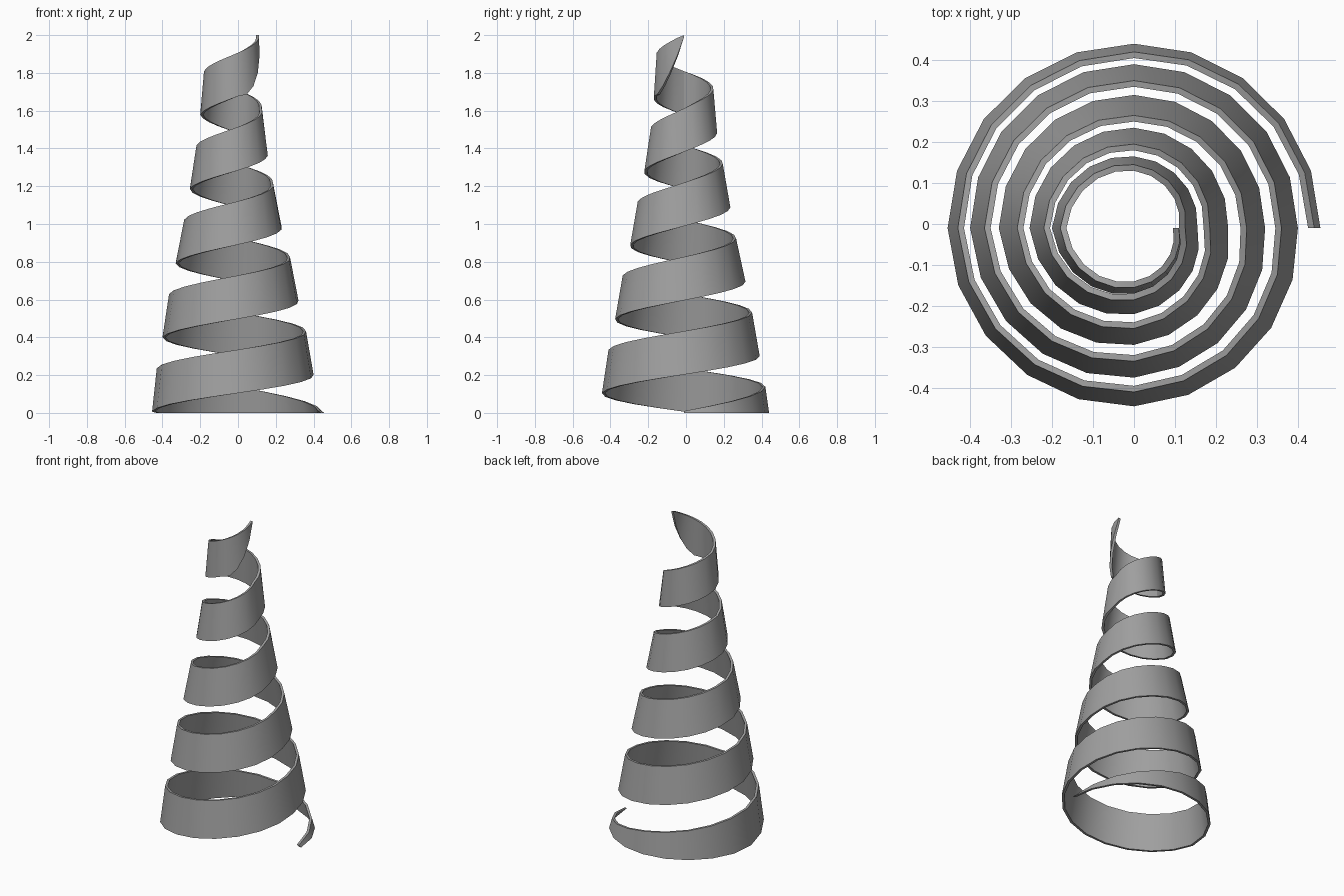
import bpy, bmesh, math

cube = bpy.data.objects.get("Cube")
if cube:
    bpy.data.objects.remove(cube)

STEPS = 20          # segments in each turn
TURNS = 5
PITCH = 0.393
WALL = 0.015
CENTRE_Y = -0.01

# Outer radii of the ribbon's two edges, at each quarter turn
LOWER = [.455, .45, .455, .435, .40, .40, .40, .365, .32, .325, .33,
         .285, .23, .245, .255, .21, .155, .175, .20, .16, .11]
UPPER = [.44, .43, .43, .40, .36, .36, .365, .325, .275, .275, .285,
         .245, .185, .205, .22, .175, .125, .155, .18, .145, .11]


def sample(values, turn):
    i = min(int(turn * 4), len(values) - 2)
    f = turn * 4 - i
    return values[i] * (1 - f) + values[i + 1] * f


def edge_heights(turn):
    low = max(0, PITCH * turn - 0.19)
    high = PITCH * turn + 0.04
    if turn < 0.25:                       # foot tapers down to the ground
        high = 0.01 + 0.52 * turn
    last = turn - (TURNS - 0.25)
    if last > 0:                          # tip sweeps up to a point
        low = 1.67 + 0.32 * (1 - math.cos(last * math.tau))
    return low, min(high, 2)


# Spiral ribbon: a slanted rectangular section swept up a cone
bm = bmesh.new()
rings = []
for step in range(STEPS * TURNS + 1):
    turn = step / STEPS
    angle = turn * math.tau
    low, high = edge_heights(turn)
    r_low, r_high = sample(LOWER, turn), sample(UPPER, turn)
    section = [(r_low, low), (r_high, high), (r_high - WALL, high), (r_low - WALL, low)]
    rings.append([bm.verts.new((r * math.cos(angle), r * math.sin(angle) + CENTRE_Y, z))
                  for r, z in section])
for a, b in zip(rings, rings[1:]):
    for i in range(4):
        j = (i + 1) % 4
        bm.faces.new((a[i], b[i], b[j], a[j]))
bm.faces.new(rings[0])
bm.faces.new(rings[-1][::-1])
bmesh.ops.recalc_face_normals(bm, faces=bm.faces)

mesh = bpy.data.meshes.new("spiral_ribbon")
bm.to_mesh(mesh)
bm.free()
ribbon = bpy.data.objects.new("spiral_ribbon", mesh)
bpy.context.collection.objects.link(ribbon)

# Plain grey
grey = bpy.data.materials.new("mid_grey")
grey.use_nodes = True
colour = (0.35, 0.35, 0.35, 1)
grey.diffuse_color = colour
grey.node_tree.nodes["Principled BSDF"].inputs["Base Color"].default_value = colour
mesh.materials.append(grey)

bpy.context.view_layer.objects.active = ribbon
ribbon.select_set(True)
bpy.ops.object.shade_smooth_by_angle(angle=math.radians(30))
